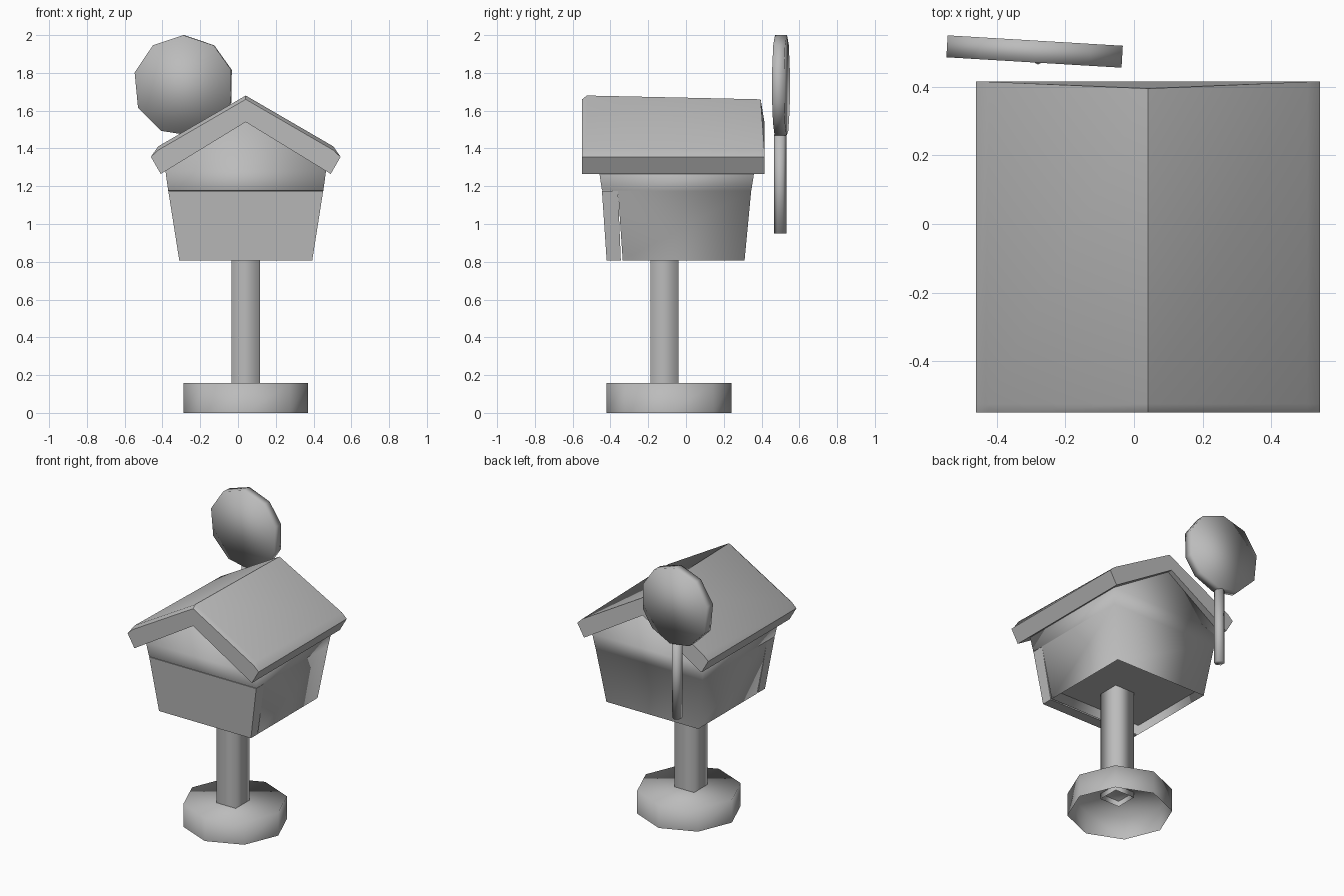
import bpy, bmesh, math
from mathutils import Matrix, Vector

if "Cube" in bpy.data.objects:
    bpy.data.objects.remove(bpy.data.objects["Cube"], do_unlink=True)

CX, CY = 0.041, -0.115  # centre line of the house and its post

grey = bpy.data.materials.new("grey")
grey.use_nodes = True
COLOUR = (0.5, 0.5, 0.5, 1)
grey.diffuse_color = COLOUR
grey.node_tree.nodes["Principled BSDF"].inputs["Base Color"].default_value = COLOUR


def loft(name, loops, caps=(True, True), smooth=True, crisp=lambda edge: False):
    """Bridge matching point loops into one skin; crisp picks the edges kept sharp."""
    bm = bmesh.new()
    rings = [[bm.verts.new(p) for p in loop] for loop in loops]
    n = len(rings[0])
    for a, b in zip(rings, rings[1:]):
        for i in range(n):
            j = (i + 1) % n
            bm.faces.new((a[i], a[j], b[j], b[i]))
    for ring, wanted in ((rings[0], caps[0]), (rings[-1], caps[1])):
        if wanted:
            bm.faces.new(ring)
    bmesh.ops.remove_doubles(bm, verts=bm.verts, dist=0.0005)
    bmesh.ops.recalc_face_normals(bm, faces=bm.faces)
    bm.normal_update()
    for f in bm.faces:
        f.smooth = smooth
    for e in bm.edges:
        e.smooth = not crisp(e)
    mesh = bpy.data.meshes.new(name)
    bm.to_mesh(mesh)
    bm.free()
    mesh.materials.append(grey)
    obj = bpy.data.objects.new(name, mesh)
    bpy.context.collection.objects.link(obj)
    return obj


def ring(x, y, z, r, angles):
    return [(x + r * math.cos(a), y + r * math.sin(a), z) for a in map(math.radians, angles)]


def rect(half, y0, y1, z):
    return [(CX - half, y0, z), (CX + half, y0, z), (CX + half, y1, z), (CX - half, y1, z)]


def under_step(edge):
    return any(f.normal.z < -0.9 for f in edge.link_faces)


def steep_fold(edge):
    return edge.calc_face_angle(0) > 0.8


# Foot: open underneath, with the post running down through it
loft("foot", [ring(CX, -0.09, z, 0.33, range(0, 360, 45)) for z in (0, 0.158)],
     caps=(False, True))
loft("post", [ring(CX, CY, z, 0.105, range(45, 360, 90)) for z in (0.12, 0.9)],
     caps=(False, False))

# House: one flared skin, stepping out above the door and closing in a gable ridge
loft("house_walls", [
    rect(0.352, -0.335, 0.31, 0.807),
    rect(0.41, -0.36, 0.345, 1.175),
    rect(0.411, -0.445, 0.346, 1.178),
    rect(0.425, -0.46, 0.362, 1.28),
    rect(0, -0.5, 0.385, 1.56)], caps=(False, False), crisp=under_step)
loft("floor", [rect(0.36, -0.338, 0.314, z) for z in (0.88, 0.9)], smooth=False)

# Front door panel leaning with the wall
loft("front_door", [rect(0.352, -0.42, -0.345, 0.807), rect(0.41, -0.445, -0.36, 1.175)],
     smooth=False)


# Roof: thick chevron with a softened front rim
def roof_section(y, ridge_y, drop):
    side = [(0.465, 1.41 - drop), (0.502, 1.355), (0.45, 1.265)]
    return ([(CX, ridge_y, 1.68 - drop)] + [(CX + d, y, z) for d, z in side]
            + [(CX, y, 1.54)] + [(CX - d, y, z) for d, z in reversed(side)])


loft("roof", [roof_section(-0.55, -0.55, 0.02), roof_section(-0.525, -0.525, 0),
              roof_section(0.415, 0.395, 0.02)], crisp=steep_fold)

# Round flag on a thin pole behind the house
turn = (Matrix.Translation(Vector((-0.288, 0.503, 1.733)))
        @ Matrix.Rotation(math.radians(-3.4), 4, "Z") @ Matrix.Rotation(math.pi / 2, 4, "X"))
rim = (90, 127, 165, 206, 244, 278, 312, 340, 18, 53)
loft("flag_disc", [[turn @ Vector(p) for p in ring(0, 0, z, 0.267, rim)]
                   for z in (-0.032, 0.032)])
loft("flag_pole", [ring(-0.28, 0.498, z, 0.033, range(30, 390, 60)) for z in (0.95, 1.475)])
